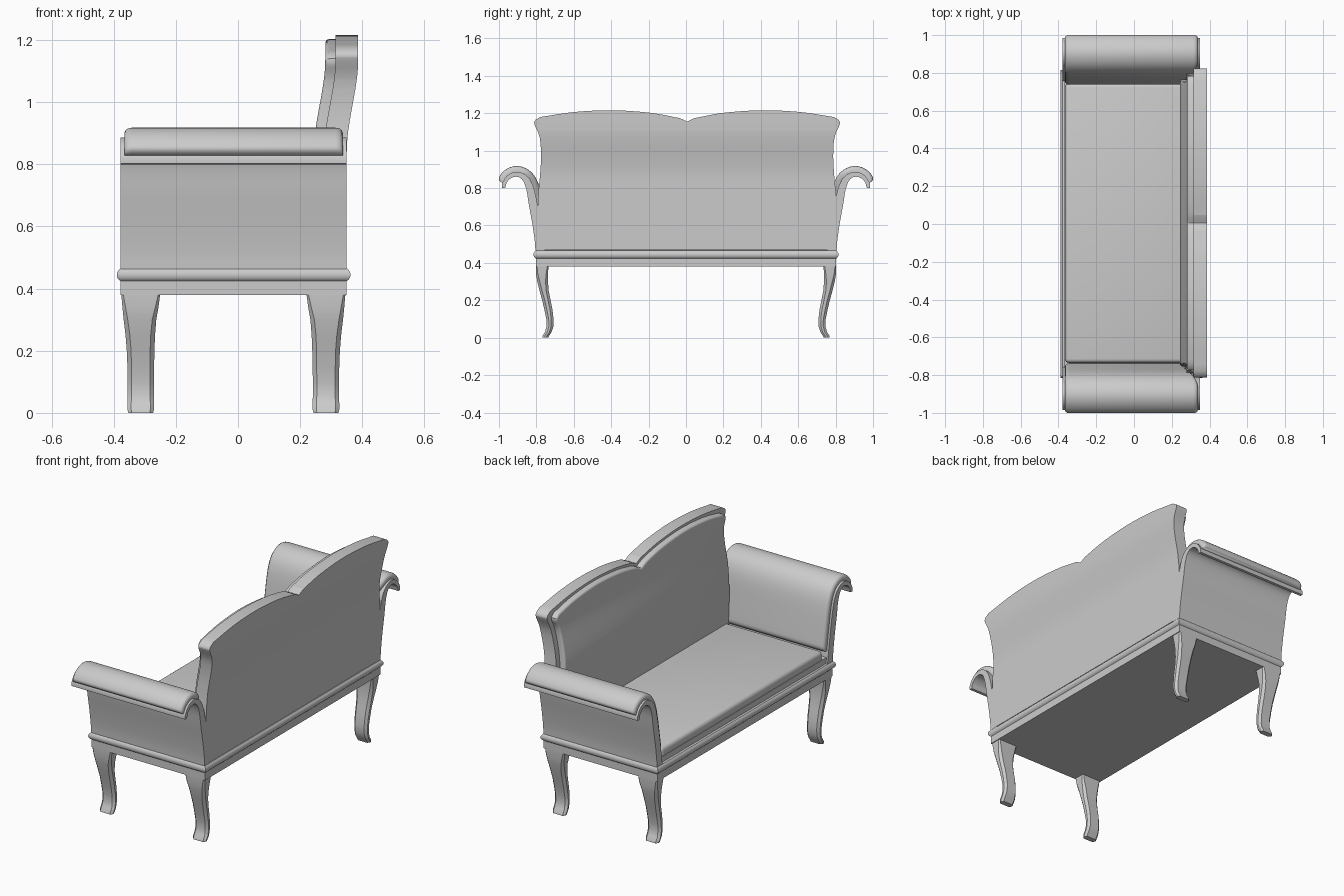
import bpy, bmesh
from mathutils import Vector

if "Cube" in bpy.data.objects:
    bpy.data.objects.remove(bpy.data.objects["Cube"])


def finish(name, bm, mirror=False, angle=0.6):
    bmesh.ops.recalc_face_normals(bm, faces=bm.faces)
    me = bpy.data.meshes.new(name)
    bm.to_mesh(me)
    bm.free()
    ob = bpy.data.objects.new(name, me)
    bpy.context.collection.objects.link(ob)
    if mirror:
        m = ob.modifiers.new("Mirror", 'MIRROR')
        m.use_axis = (False, True, False)
    bpy.ops.object.select_all(action='DESELECT')
    ob.select_set(True)
    bpy.context.view_layer.objects.active = ob
    bpy.ops.object.shade_smooth_by_angle(angle=angle)
    return ob


def spline(pts, n=4):
    """Catmull-Rom curve through 2D points."""
    p = [Vector(q) for q in pts]
    p = [2 * p[0] - p[1]] + p + [2 * p[-1] - p[-2]]
    out = []
    for i in range(1, len(p) - 2):
        a, b, c, d = p[i - 1:i + 3]
        for k in range(n):
            t = k / n
            out.append(0.5 * (2 * b + (c - a) * t + (2 * a - 5 * b + 4 * c - d) * t ** 2
                              + (3 * b - a - 3 * c + d) * t ** 3))
    return out + [p[-2]]


def prism(pts, x0, x1):
    """Extrude a (y, z) outline from x0 to x1."""
    bm = bmesh.new()
    f = bm.faces.new([bm.verts.new((x0, y, z)) for y, z in pts])
    r = bmesh.ops.extrude_face_region(bm, geom=[f], use_keep_orig=True)
    bmesh.ops.translate(bm, vec=(x1 - x0, 0, 0),
                        verts=[g for g in r['geom'] if isinstance(g, bmesh.types.BMVert)])
    bmesh.ops.recalc_face_normals(bm, faces=bm.faces)
    return bm


def loft(rings):
    """Skin closed rings of points and cap both ends."""
    bm = bmesh.new()
    vs = [[bm.verts.new(p) for p in r] for r in rings]
    n = len(vs[0])
    for a, b in zip(vs, vs[1:]):
        for i in range(n):
            bm.faces.new((a[i], a[(i + 1) % n], b[(i + 1) % n], b[i]))
    bm.faces.new(vs[0])
    bm.faces.new(vs[-1])
    return bm


def rect(x0, x1, y0, y1, z, c=0.0):
    if c == 0:
        return [(x0, y0, z), (x1, y0, z), (x1, y1, z), (x0, y1, z)]
    return [(x0 + c, y0, z), (x1 - c, y0, z), (x1, y0 + c, z), (x1, y1 - c, z),
            (x1 - c, y1, z), (x0 + c, y1, z), (x0, y1 - c, z), (x0, y0 + c, z)]


# Base rail with a rounded moulding running all round
prof = [(0, .38), (0, .424), (.006, .429), (.011, .436), (.012, .444), (.011, .453),
        (.006, .46), (.001, .465), (-.01, .467), (-.01, .5)]
finish("base_rail", loft([rect(-.378 - o, .35 + o, -.803 - o, .803 + o, z) for o, z in prof]))

# Seat cushion
bm = loft([rect(-.365, .27, -.735, .745, z) for z in (.49, .548)])
bmesh.ops.bevel(bm, geom=[e for e in bm.edges if max(v.co.z for v in e.verts) > .52],
                offset=.022, segments=4, profile=.5, affect='EDGES')
finish("seat_cushion", bm)

# Scrolled arm frames
scroll = [(.755, .46), (.775, .6), (.801, .75), (.823, .825), (.853, .867), (.893, .886),
          (.93, .882), (.962, .86), (.985, .822)]
outer = spline([(.984, .802), (.967, .802), (.958, .83), (.932, .855), (.9, .86), (.872, .84),
                (.853, .79), (.84, .71), (.822, .61), (.809, .52), (.805, .46)])
finish("arm_frame", prism(spline(scroll) + outer, -.378, .35), mirror=True)

# Arm pads: rounded thickness over the frame, cut back where they meet the backrest
path = spline([(.766, .535)] + scroll[1:-1] + [(.979, .828)], 5)
edge = [(0, 0), (0, .45), (.004, .75), (.012, .93), (.024, 1)]
rings = []
for i, p in enumerate(path):
    t = (path[min(i + 1, len(path) - 1)] - path[max(i - 1, 0)]).normalized()
    nrm = Vector((-t.y, t.x))
    end = (.55, .88, 1)[min(i, len(path) - 1 - i, 2)]
    blend = min(max((p.x - .79) / .08, 0), 1)
    rear = .275 + .063 * blend * (2 - blend)
    stations = [(-.366 + d, h) for d, h in edge] + [(rear - d, h) for d, h in reversed(edge)]
    rings.append([(x, *(p + nrm * .031 * h * end)) for x, h in stations])
finish("arm_pad", loft(rings), mirror=True, angle=.9)


# Backrest pieces: flat outline, sliced in height and leaned back
def lean(bm, name):
    for i in range(10):
        bmesh.ops.bisect_plane(bm, geom=bm.verts[:] + bm.edges[:] + bm.faces[:],
                               plane_co=(0, 0, .84 + i * .034), plane_no=(0, 0, 1))
    for v in bm.verts:
        t = min(max((v.co.z - .84) / .3, 0), 1)
        v.co.x += .037 * t * t * (3 - 2 * t)
        v.co.y += .006
    return finish(name, bm)


def double_hump(side, top):
    half = spline(side, 3) + spline(top, 5)
    return half + [Vector((-p.x, p.y)) for p in reversed(half) if p.x > .001]


frame = double_hump([(.797, .468), (.797, .74), (.787, .86), (.781, .97), (.788, 1.07), (.812, 1.13),
                     (.818, 1.15), (.81, 1.165)],
                    [(.785, 1.18), (.6, 1.207), (.4, 1.216), (.2, 1.203), (.06, 1.178),
                     (.035, 1.172), (0, 1.155)])
lean(prism(frame, .277, .35), "back_frame")

pad = double_hump([(.755, .49), (.76, .74), (.752, .86), (.748, .97), (.755, 1.07), (.776, 1.12),
                   (.778, 1.14)],
                  [(.755, 1.16), (.6, 1.19), (.4, 1.203), (.2, 1.189), (.06, 1.162), (0, 1.138)])
bm = prism(pad, .244, .29)
bmesh.ops.bevel(bm, geom=[e for e in bm.edges if all(v.co.x < .25 for v in e.verts)],
                offset=.025, segments=4, profile=.5, affect='EDGES', clamp_overlap=True)
lean(bm, "back_pad")

# Cabriole legs: (z, x0, x1, y0, y1, chamfer)
leg = [(.385, -.376, -.25, .735, .803, .006), (.34, -.372, -.256, .738, .802, .01),
       (.3, -.368, -.263, .738, .795, .013), (.25, -.362, -.267, .734, .783, .014),
       (.2, -.358, -.269, .724, .769, .014), (.15, -.356, -.27, .714, .757, .013),
       (.1, -.355, -.271, .708, .747, .013), (.06, -.355, -.271, .709, .746, .013),
       (.03, -.356, -.27, .719, .754, .012), (.012, -.356, -.27, .731, .766, .012),
       (0, -.353, -.273, .736, .768, .011)]
for name, sgn in (("front_leg", 1), ("rear_leg", -1)):
    rings = [rect(a, b, c, d, z, k) for z, a, b, c, d, k in leg]
    if sgn < 0:
        rings = [[(-.03 - x, y, z) for x, y, z in r] for r in rings]
    finish(name, loft(rings), mirror=True, angle=.5)
